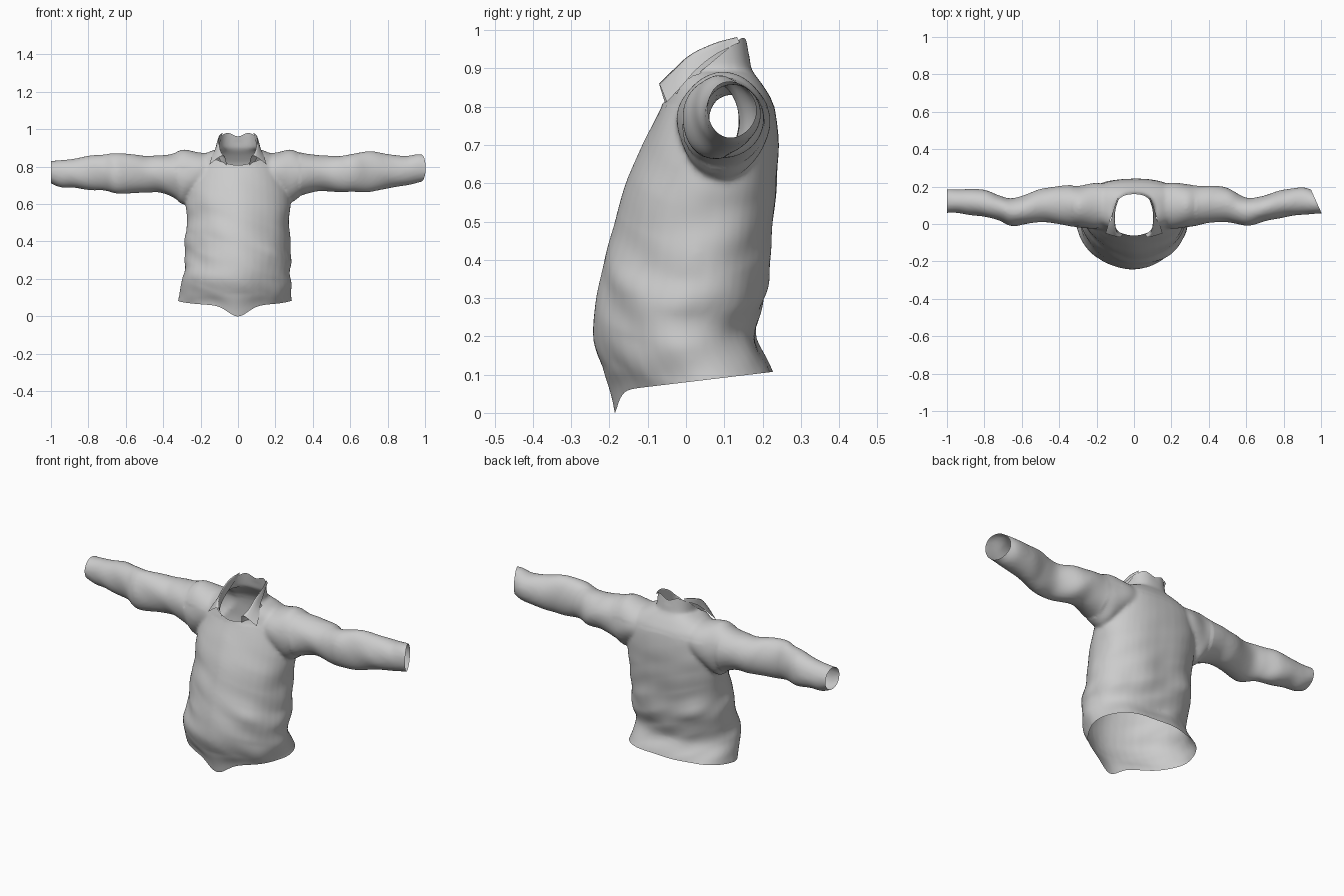
import bpy, bmesh, math
from mathutils import Vector, noise

if "Cube" in bpy.data.objects:
    bpy.data.objects.remove(bpy.data.objects["Cube"])

N = 40


def smooth_rows(rows, steps=5):
    """Catmull-Rom interpolation of section tables."""
    out = []
    for i in range(len(rows) - 1):
        p = [rows[max(i - 1, 0)], rows[i], rows[i + 1], rows[min(i + 2, len(rows) - 1)]]
        for k in range(steps):
            t = k / steps
            out.append([0.5 * (2 * b + (c - a) * t + (2 * a - 5 * b + 4 * c - d) * t * t
                               + (3 * b - a - 3 * c + d) * t ** 3) for a, b, c, d in zip(*p)])
    return out + [list(rows[-1])]


def spow(v, n):
    return math.copysign(abs(v) ** (2 / n), v)


def torso_ring(z, hw, yf, yb, xc=0.0, nf=1.8):
    """Rounded front, squarer back."""
    mid = yf + (yb - yf) * 0.55
    pts = []
    for i in range(N):
        a = 2 * math.pi * i / N
        n = 2.5 if math.sin(a) > 0 else nf
        c, s = spow(math.cos(a), n), spow(math.sin(a), n)
        pts.append(Vector((xc + hw * c, mid + s * (yb - mid if s > 0 else mid - yf), z)))
    return pts


def sleeve_ring(x, zb, zt, yf, yb):
    return [Vector((x, (yf + yb) / 2 + (yb - yf) / 2 * math.cos(2 * math.pi * i / N),
                    (zb + zt) / 2 + (zt - zb) / 2 * math.sin(2 * math.pi * i / N))) for i in range(N)]


def loft(bm, rings):
    """Closed solid through the rings, capped at both ends."""
    vs = [[bm.verts.new(p) for p in r] for r in rings]
    fs = [bm.faces.new((a[i], a[(i + 1) % N], b[(i + 1) % N], b[i]))
          for a, b in zip(vs, vs[1:]) for i in range(N)]
    fs += [bm.faces.new(vs[0]), bm.faces.new(vs[-1])]
    bmesh.ops.recalc_face_normals(bm, faces=fs)


def make_object(name, bm):
    me = bpy.data.meshes.new(name)
    bm.to_mesh(me)
    bm.free()
    ob = bpy.data.objects.new(name, me)
    bpy.context.collection.objects.link(ob)
    for p in me.polygons:
        p.use_smooth = True
    return ob


# torso: z, half width, front y, back y, centre x
torso = [(-.03, .30, -.165, .255, -.015), (.07, .303, -.19, .24, -.015), (.12, .296, -.22, .22, -.013),
         (.2, .284, -.242, .18, -.008), (.3, .288, -.235, .205, 0), (.4, .282, -.213, .222, 0),
         (.5, .275, -.187, .228, 0), (.6, .278, -.157, .236, 0), (.7, .272, -.115, .242, 0),
         (.8, .25, -.065, .23, 0), (.85, .21, -.05, .205, 0), (.89, .13, -.045, .175, 0)]
# sleeves: |x|, bottom z, top z, front y, back y
sleeve_r = [(.1, .7, .87, 0, .2), (.2, .66, .875, -.025, .22), (.28, .615, .892, -.018, .213),
            (.34, .645, .872, -.008, .205), (.42, .668, .864, .008, .203), (.5, .664, .86, .01, .19),
            (.6, .664, .864, -.01, .14), (.7, .668, .882, .015, .152), (.8, .688, .872, .04, .183),
            (.9, .698, .855, .05, .195), (.97, .715, .866, .055, .175), (1.05, .73, .85, .06, .16)]
sleeve_l = [(.1, .7, .87, 0, .2), (.2, .66, .875, -.025, .22), (.29, .60, .892, -.02, .205),
            (.34, .635, .875, -.01, .205), (.42, .66, .862, .005, .2), (.5, .66, .858, .01, .185),
            (.64, .655, .874, -.012, .138), (.72, .67, .866, .02, .155), (.8, .676, .857, .035, .187),
            (.9, .685, .838, .05, .19), (.96, .695, .836, .058, .185), (1.05, .74, .83, .06, .18)]
# neck, which becomes the standing back of the collar
neck = [(.76, .125, -.06, .185), (.86, .112, -.058, .178), (.93, .104, -.056, .166), (1.05, .095, -.055, .155)]

bm = bmesh.new()
loft(bm, [torso_ring(*r) for r in smooth_rows(torso)])
loft(bm, [torso_ring(*r, nf=2.2) for r in smooth_rows(neck)])
for side, table in ((1, sleeve_r), (-1, sleeve_l)):
    loft(bm, [sleeve_ring(side * r[0], *r[1:]) for r in smooth_rows(table)])
body = make_object("jacket_body", bm)

# blend the parts into one cloth skin
bpy.context.view_layer.objects.active = body
body.select_set(True)
m = body.modifiers.new("skin", "REMESH")
m.mode, m.voxel_size = "VOXEL", 0.01
bpy.ops.object.modifier_apply(modifier=m.name)
m = body.modifiers.new("soften", "SMOOTH")
m.factor, m.iterations = 0.5, 6
bpy.ops.object.modifier_apply(modifier=m.name)

bm = bmesh.new()
bm.from_mesh(body.data)
bm.normal_update()

# folds: slanting across the torso sides and lower back, twisting on the sleeves
for v in bm.verts:
    x, y, z = v.co
    if abs(x) > .33:
        d = .008 * noise.noise(Vector((x * 9 + z * 5, y * 7, z * 6)))
    elif z < .8:
        side = min(1, abs(x) / .22) if y < .05 else .9
        low = max(0, min(1, (.7 - z) / .35))
        d = (.003 + .013 * side * low) * noise.noise(Vector((x * 6, y * 6 + 3, z * 11 + x * 4)))
    else:
        d = 0
    v.co += v.normal * d


def cut(co, no, keep):
    """Slice away everything on the normal side of a plane."""
    fs = [f for f in bm.faces if keep(f.calc_center_median())]
    geom = fs + list({e for f in fs for e in f.edges}) + list({v for f in fs for v in f.verts})
    bmesh.ops.bisect_plane(bm, geom=geom, plane_co=co, plane_no=no, clear_outer=True)


# open cuffs, hem and neck
cut((.993, .08, .8), (1, .45, 0), lambda c: c.x > .8)
cut((-1, .1, .8), (-1, 0, 0), lambda c: c.x < -.8)
cut((0, 0, .08), (0, .12, -1), lambda c: c.z < .3)
cut((0, 0, .86), (0, -.84, 1), lambda c: abs(c.x) < .118 and c.z > .78)

# dipped point at the front of the hem, dip at the back of the collar
for v in bm.verts:
    if v.co.z < .12 and v.co.y < 0:
        v.co.z -= .058 * math.exp(-(v.co.x / .075) ** 2) * min(1, (.12 - v.co.z) / .06)
    if v.co.z > .93:
        v.co.z -= .03 * math.exp(-(v.co.x / .045) ** 2) * (v.co.z - .93) / .06
bm.to_mesh(body.data)
bm.free()
for p in body.data.polygons:
    p.use_smooth = True

# collar sides: rise from the neck line to a ridge, then fold outward to a point
base = [(.085, .135, .968), (.1, .07, .912), (.104, .01, .862), (.092, -.03, .83), (.06, -.055, .81)]
ridge = [(.082, .133, .982), (.1, .075, .966), (.102, .01, .935), (.095, -.04, .89), (.08, -.07, .86)]
fall = [(.088, .14, .968), (.11, .075, .935), (.122, .025, .895), (.14, -.01, .855), (.152, -.05, .812)]
for side, label in ((1, "right"), (-1, "left")):
    bm = bmesh.new()
    lines = [smooth_rows(line, 6) for line in (base, ridge, fall)]
    grid = []
    for sections in zip(*lines):
        across = smooth_rows(sections, 4)
        grid.append([bm.verts.new((side * x, y, z)) for x, y, z in across])
    for a, b in zip(grid, grid[1:]):
        for k in range(len(a) - 1):
            bm.faces.new((a[k], b[k], b[k + 1], a[k + 1]))
    make_object("collar_" + label, bm)
